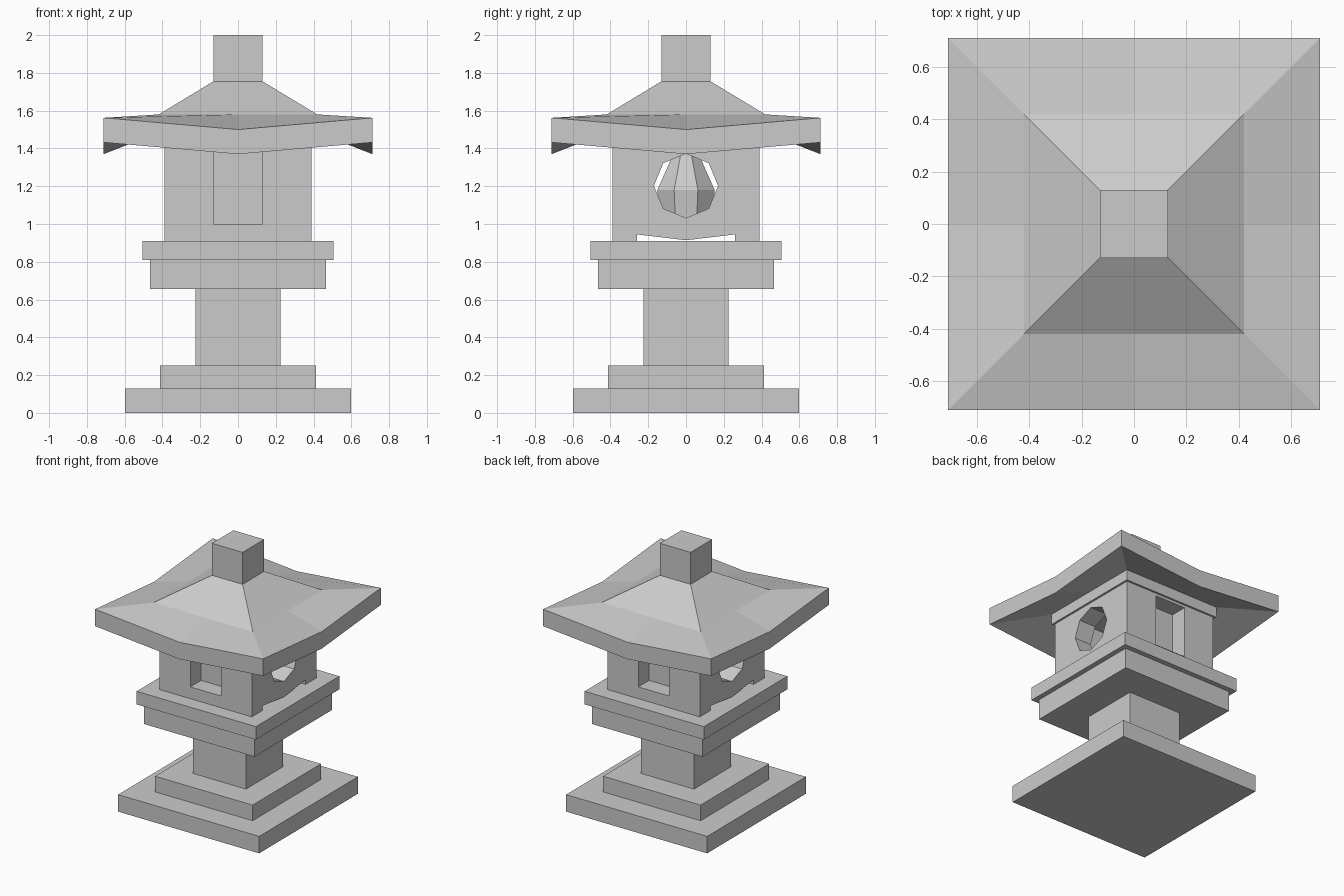
import bpy, bmesh
from math import sin, cos, pi, radians

if "Cube" in bpy.data.objects:
    bpy.data.objects.remove(bpy.data.objects["Cube"])


def make(name, verts, faces):
    bm = bmesh.new()
    vs = [bm.verts.new(v) for v in verts]
    for f in faces:
        bm.faces.new([vs[i] for i in f])
    bmesh.ops.recalc_face_normals(bm, faces=bm.faces)
    me = bpy.data.meshes.new(name)
    bm.to_mesh(me)
    bm.free()
    ob = bpy.data.objects.new(name, me)
    bpy.context.collection.objects.link(ob)
    return ob


def loft(name, rings):
    """Capped skin over rings with equal point counts."""
    n = len(rings[0])
    verts = [p for r in rings for p in r]
    faces = [list(range(n)), list(range(len(verts) - n, len(verts)))]
    for k in range(len(rings) - 1):
        for i in range(n):
            j = (i + 1) % n
            faces.append([k * n + i, k * n + j, (k + 1) * n + j, (k + 1) * n + i])
    return make(name, verts, faces)


def rect(hx, hy, z, cy=0):
    return [(sx * hx, cy + sy * hy, z) for sx, sy in ((-1, -1), (1, -1), (1, 1), (-1, 1))]


def slab(name, h, z0, z1):
    return loft(name, [rect(h, h, z0), rect(h, h, z1)])


def along_x(name, profile, hx):
    return loft(name, [[(x, y, z) for y, z in profile] for x in (-hx, hx)])


def cut(target, cutter):
    m = target.modifiers.new(cutter.name, 'BOOLEAN')
    m.operation = 'DIFFERENCE'
    m.solver = 'EXACT'
    m.object = cutter
    cutter.hide_render = True
    cutter.hide_viewport = True


# stacked square slabs
for name, h, z0, z1 in (
        ("base_slab", 0.597, 0, 0.13), ("base_step", 0.413, 0.13, 0.25),
        ("post", 0.225, 0.25, 0.655), ("platform_lower", 0.467, 0.655, 0.81),
        ("platform_upper", 0.505, 0.81, 0.91), ("cornice", 0.405, 1.41, 1.50),
        ("finial", 0.13, 1.755, 2.0)):
    slab(name, h, z0, z1)

# fire box: hollow, round side openings, front and back niches, sagging foot notch
box = slab("fire_box", 0.39, 0.91, 1.45)
cut(box, slab("chamber_cutter", 0.25, 0.96, 1.40))
octagon = [(0.17 * sin(k * pi / 4), 1.202 + 0.17 * cos(k * pi / 4)) for k in range(8)]
cut(box, along_x("side_opening_cutter", octagon, 0.6))
notch = [(-0.26, 0.88), (-0.26, 0.945), (0, 0.914), (0.26, 0.945), (0.26, 0.88)]
cut(box, along_x("foot_notch_cutter", notch, 0.6))
for side, s in (("front", -1), ("back", 1)):
    cut(box, loft(side + "_niche_cutter",
                  [rect(0.13, 0.13, z, s * 0.39) for z in (1.0, 1.39)]))

# faceted lamp inside the box
loft("lamp", [[(r * cos(radians(22.5 + 45 * k)), r * sin(radians(22.5 + 45 * k)), z)
               for k in range(8)]
              for r, z in ((0.14, 0.95), (0.164, 1.18), (0.066, 1.385))])


# roof: square rings with midpoints, eaves sagging between raised corners
def roof_ring(h, z_corner, z_mid):
    pts = [(-1, -1), (0, -1), (1, -1), (1, 0), (1, 1), (0, 1), (-1, 1), (-1, 0)]
    return [(x * h, y * h, z_mid if x * y == 0 else z_corner) for x, y in pts]


roof = loft("roof", [roof_ring(0.405, 1.49, 1.49), roof_ring(0.711, 1.432, 1.37),
                     roof_ring(0.711, 1.562, 1.50), roof_ring(0.42, 1.58, 1.58),
                     roof_ring(0.13, 1.755, 1.755)])
